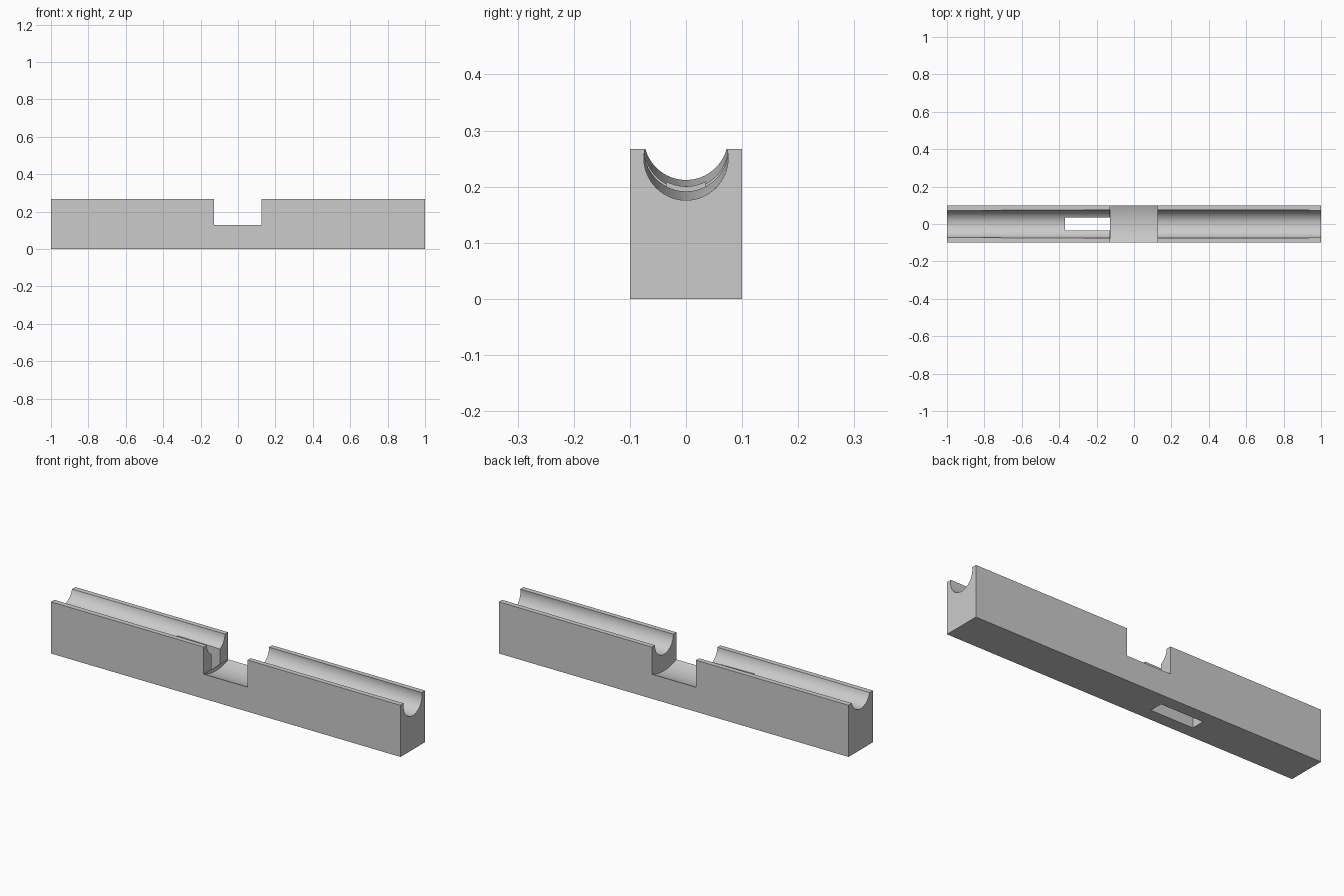
import bpy, bmesh, math
from mathutils import Matrix

if "Cube" in bpy.data.objects:
    bpy.data.objects.remove(bpy.data.objects["Cube"], do_unlink=True)

LENGTH, WIDTH, HEIGHT = 2.0, 0.2, 0.267

grey = bpy.data.materials.new("plain_grey")
grey.use_nodes = True
colour = (0.6, 0.6, 0.6, 1)
grey.diffuse_color = colour
grey.node_tree.nodes["Principled BSDF"].inputs["Base Color"].default_value = colour


def finish(name, bm):
    mesh = bpy.data.meshes.new(name)
    bmesh.ops.recalc_face_normals(bm, faces=bm.faces)
    bm.to_mesh(mesh)
    bm.free()
    mesh.materials.append(grey)
    ob = bpy.data.objects.new(name, mesh)
    bpy.context.collection.objects.link(ob)
    return ob


def box(name, x0, x1, width, z0, z1):
    bm = bmesh.new()
    bmesh.ops.create_cube(bm, size=1)
    bmesh.ops.scale(bm, verts=bm.verts, vec=(x1 - x0, width, z1 - z0))
    bmesh.ops.translate(bm, verts=bm.verts, vec=((x0 + x1) / 2, 0, (z0 + z1) / 2))
    return finish(name, bm)


def rod(name, radius, length, z, tilt=0):
    bm = bmesh.new()
    bmesh.ops.create_cone(bm, cap_ends=True, segments=96, radius1=radius,
                          radius2=radius, depth=length)
    turn = Matrix.Rotation(math.pi / 2 + tilt, 4, "Y")
    bmesh.ops.transform(bm, verts=bm.verts, matrix=Matrix.Translation((0, 0, z)) @ turn)
    return finish(name, bm)


def cut(target, cutter):
    mod = target.modifiers.new(cutter.name, "BOOLEAN")
    mod.operation = "DIFFERENCE"
    mod.solver = "EXACT"
    mod.object = cutter
    bpy.context.view_layer.objects.active = target
    bpy.ops.object.modifier_apply(modifier=mod.name)
    bpy.data.objects.remove(cutter, do_unlink=True)


# Long block
body = box("grooved_block", -LENGTH / 2, LENGTH / 2, WIDTH, 0, HEIGHT)

# Round groove sloping down towards +x
cut(body, rod("groove_cutter", 0.075, 2.4, 0.269, math.atan(0.018)))

# Central notch with a shallow dished floor
cut(body, box("notch_cutter", -0.127, 0.123, 0.4, 0.127, 0.4))
cut(body, rod("dish_cutter", 0.26, 0.25, 0.127 + 0.24))

# Slot through to the underside, opening into the notch
cut(body, box("slot_cutter", -0.37, -0.127, 0.07, -0.1, 0.4))

# Smooth curved faces, sharp edges
bpy.ops.object.select_all(action="DESELECT")
body.select_set(True)
bpy.context.view_layer.objects.active = body
bpy.ops.object.shade_smooth_by_angle(angle=math.radians(20))
